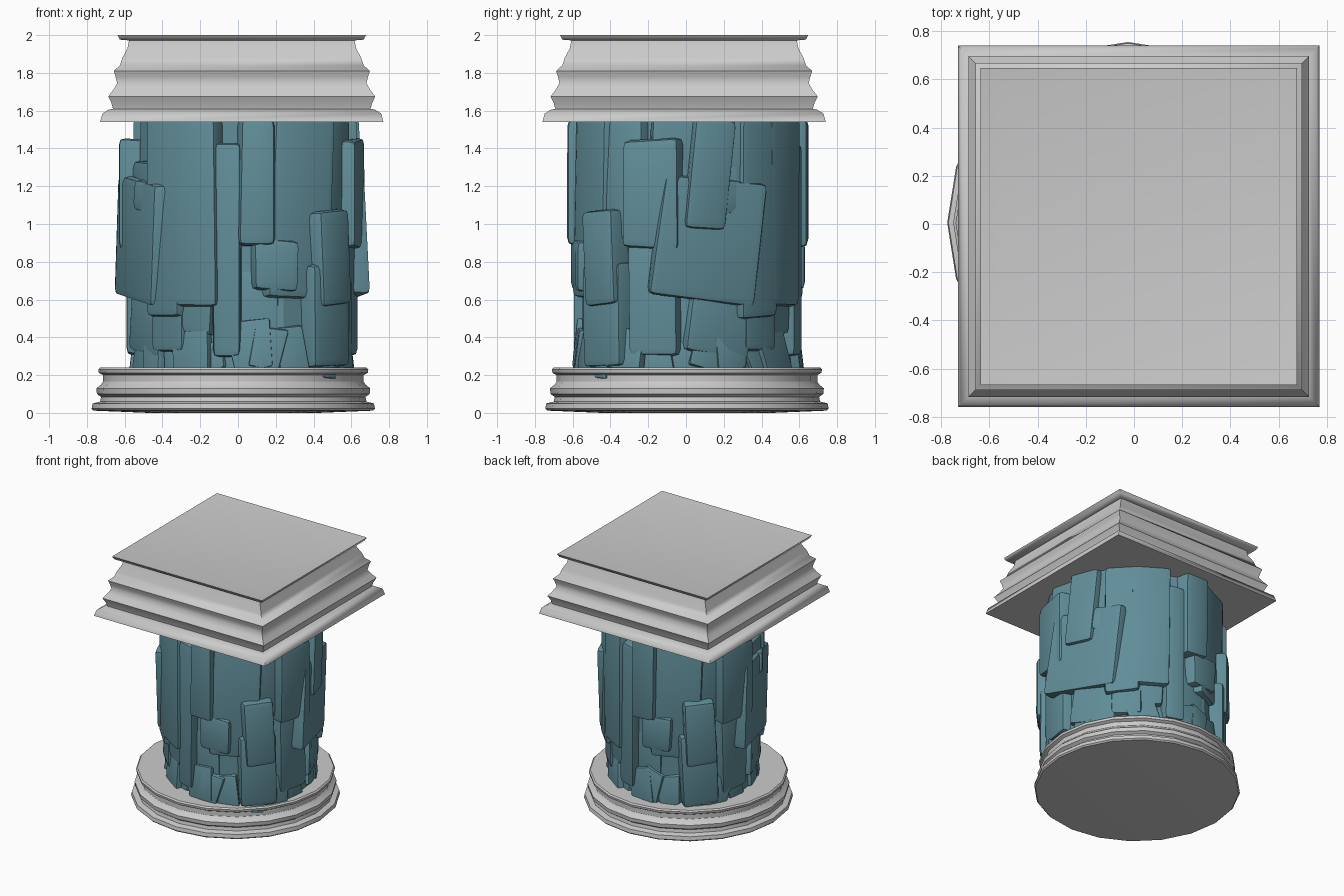
import bpy, bmesh, math, random
from mathutils import Matrix, Vector

if "Cube" in bpy.data.objects:
    bpy.data.objects.remove(bpy.data.objects["Cube"])

random.seed(4)
CX, CY = 0.02, 0.01
# The rock is slightly squeezed along one diagonal
SQUEEZE = (Matrix.Translation((CX, CY, 0))
           @ Matrix.Scale(.89, 4, Vector((1, 1, 0)).normalized())
           @ Matrix.Scale(1.05, 4, Vector((1, -1, 0)).normalized())
           @ Matrix.Translation((-CX, -CY, 0)))


def finish(bm, name, angle, mat=None):
    bmesh.ops.recalc_face_normals(bm, faces=bm.faces)
    me = bpy.data.meshes.new(name)
    bm.to_mesh(me)
    bm.free()
    ob = bpy.data.objects.new(name, me)
    bpy.context.collection.objects.link(ob)
    if mat:
        me.materials.append(mat)
    bpy.ops.object.select_all(action='DESELECT')
    ob.select_set(True)
    bpy.context.view_layer.objects.active = ob
    bpy.ops.object.shade_smooth_by_angle(angle=math.radians(angle))
    return ob


def lathe(name, profile, n, phase, cx, cy, scale=1.0, angle=32, warp=None, mat=None):
    """Sweep an (r, z) profile around n sides and cap both ends."""
    bm = bmesh.new()
    rings = []
    for r, z in profile:
        rings.append([bm.verts.new((cx + r * scale * math.cos(phase + math.tau * i / n),
                                    cy + r * scale * math.sin(phase + math.tau * i / n), z))
                      for i in range(n)])
    for a, b in zip(rings, rings[1:]):
        for i in range(n):
            j = (i + 1) % n
            bm.faces.new((a[i], a[j], b[j], b[i]))
    bm.faces.new(rings[0][::-1])
    bm.faces.new(rings[-1])
    if warp:
        bm.transform(warp)
    return finish(bm, name, angle, mat)


# Round moulded base
lathe("round_base", [(.45, 0), (.74, .012), (.75, .022), (.745, .05), (.705, .06),
                     (.70, .085), (.722, .10), (.725, .13), (.70, .15), (.69, .165),
                     (.69, .20), (.712, .212), (.715, .23), (.705, .24)],
      20, 0, -.025, .005)

# Square moulded capital with a shallow dished top
lathe("square_capital", [(.75, 1.54), (.738, 1.585), (.705, 1.605), (.682, 1.61),
                         (.69, 1.64), (.707, 1.675), (.68, 1.71), (.66, 1.745),
                         (.668, 1.78), (.678, 1.81), (.645, 1.84), (.632, 1.88),
                         (.605, 1.93), (.597, 1.972), (.645, 1.976), (.657, 2.0),
                         (.575, 1.985)],
      4, math.pi / 4, .02, -.01, math.sqrt(2), angle=62)

stone = bpy.data.materials.new("blue_stone")
stone.diffuse_color = (.12, .27, .32, 1)
stone.use_nodes = True
stone.node_tree.nodes["Principled BSDF"].inputs["Base Color"].default_value = stone.diffuse_color

rock = bmesh.new()


def slab(theta, w, z0, z1, r, tilt=0, lean=0, depth=.22, bev=.038, jit=.012):
    """Chamfered block facing outward; theta 0 is the front, 90 the right."""
    theta -= 5 * math.cos(2 * math.radians(theta))   # offsets the squeeze
    bm = bmesh.new()
    bmesh.ops.create_cube(bm, size=1)
    for v in bm.verts:
        v.co = Vector((v.co.x * w, v.co.y * depth, v.co.z * (z1 - z0)))
        v.co += Vector((random.uniform(-jit, jit), 0, random.uniform(-jit, jit)))
    bmesh.ops.bevel(bm, geom=bm.edges[:], offset=bev, segments=2, profile=.6,
                    affect='EDGES', clamp_overlap=True)
    m = (Matrix.Translation((CX, CY, 0)) @ Matrix.Rotation(math.radians(theta), 4, 'Z')
         @ Matrix.Translation((0, -r + depth / 2, (z0 + z1) / 2))
         @ Matrix.Rotation(math.radians(tilt), 4, 'Y')
         @ Matrix.Rotation(math.radians(lean), 4, 'X'))
    bm.transform(SQUEEZE @ m)
    tmp = bpy.data.meshes.new("tmp")
    bm.to_mesh(tmp)
    bm.free()
    rock.from_mesh(tmp)
    bpy.data.meshes.remove(tmp)


# Large slabs of one half: theta, width, z0, z1, radius, tilt
slabs = [
    (-26, .27, .56, 1.56, .65, 0), (-48, .25, .50, 1.56, .65, 0),
    (-28, .26, .42, 1.2, .61, 3), (-8, .15, .30, 1.43, .635, 0),
    (8, .20, .88, 1.56, .655, 0), (31, .40, .60, 1.56, .60, 3),
    (17, .25, .65, .92, .63, 1), (7, .26, .26, .75, .57, 0),
    (46, .25, .57, 1.07, .665, -4), (46, .30, .24, .80, .64, -3),
    (56, .28, .90, 1.56, .60, 0), (72, .33, .87, 1.45, .655, 0),
    (72, .28, .30, .98, .62, 0), (101, .58, .60, 1.24, .63, 7),
    (120, .28, 1.05, 1.22, .645, 7), (108, .36, .30, .66, .60, 8),
    (95, .5, 1.0, 1.33, .59, 0), (134, .22, .32, 1.3, .62, 0),
]
# Small broken stones around the foot
foot = [(a + random.uniform(-6, 6), random.uniform(.10, .24), .20,
         random.uniform(.36, .50), random.uniform(.58, .62), random.uniform(-16, 16))
        for a in range(-45, 135, 15)]

for half in (0, 180):
    for t, w, z0, z1, r, tilt in slabs:
        slab(t + half, w, z0, z1, r, tilt)
    for t, w, z0, z1, r, tilt in foot:
        slab(t + half, w, z0, z1, r, tilt, lean=-6, depth=.16, bev=.015, jit=.03)
# Upper slabs found on the right side only
slab(101, .22, .97, 1.56, .66, 6)
slab(95, .5, 1.1, 1.56, .59)

finish(rock, "rock_slabs", 30, stone)

# Faceted core filling the gaps between the slabs
lathe("rock_core", [(.58, .22), (.575, .6), (.56, 1.56)], 14, .1, CX, CY,
      angle=15, warp=SQUEEZE, mat=stone)
